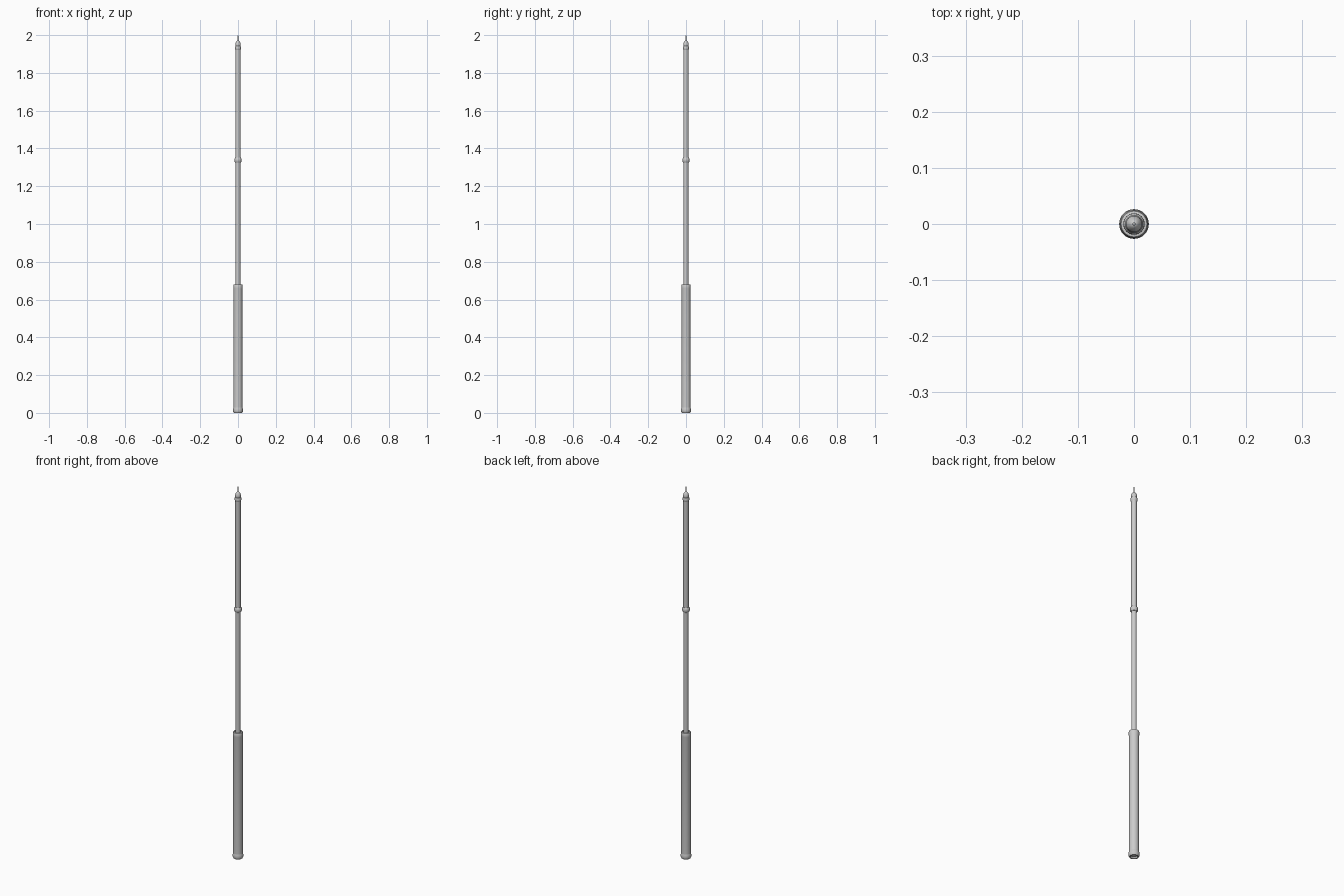
import bpy, bmesh, math

if "Cube" in bpy.data.objects:
    bpy.data.objects.remove(bpy.data.objects["Cube"])

SIDES = 32

def lathe(name, profile):
    """Spin a (radius, height) profile around z; radius 0 closes an end."""
    bm = bmesh.new()
    verts = [bm.verts.new((r, 0, z)) for r, z in profile]
    edges = [bm.edges.new(p) for p in zip(verts, verts[1:])]
    bmesh.ops.spin(bm, geom=verts + edges, cent=(0, 0, 0), axis=(0, 0, 1),
                   angle=math.tau, steps=SIDES, use_merge=True)
    bmesh.ops.remove_doubles(bm, verts=bm.verts, dist=1e-5)
    bmesh.ops.recalc_face_normals(bm, faces=bm.faces)
    mesh = bpy.data.meshes.new(name)
    bm.to_mesh(mesh)
    bm.free()
    ob = bpy.data.objects.new(name, mesh)
    bpy.context.collection.objects.link(ob)
    bpy.ops.object.select_all(action='DESELECT')
    ob.select_set(True)
    bpy.context.view_layer.objects.active = ob
    bpy.ops.object.shade_smooth_by_angle(angle=math.radians(35))
    return ob

# Grip tube with a rounded upper lip
lathe("handle", [(0, 0.02), (0.024, 0.02), (0.024, 0.655), (0.025, 0.66),
                 (0.025, 0.672), (0.023, 0.679), (0.018, 0.68), (0.016, 0.675),
                 (0, 0.675)])

# Flared butt cap, recessed underneath
lathe("butt_cap", [(0, 0.008), (0.015, 0.008), (0.017, 0), (0.022, 0),
                   (0.0255, 0.006), (0.0265, 0.014), (0.0255, 0.022),
                   (0.024, 0.028), (0, 0.028)])

# Telescoping shafts
lathe("lower_shaft", [(0, 0.66), (0.0125, 0.66), (0.0125, 1.335), (0, 1.335)])
lathe("upper_shaft", [(0, 1.335), (0.0135, 1.335), (0.0135, 1.935), (0, 1.935)])

# Rounded collar where the shafts meet
lathe("joint_collar", [(0, 1.326), (0.015, 1.326), (0.0185, 1.331), (0.019, 1.339),
                       (0.0185, 1.346), (0.015, 1.351), (0, 1.351)])

# Tip collar, rounded nose and thin prong
lathe("tip_collar", [(0, 1.922), (0.014, 1.922), (0.016, 1.926), (0.016, 1.938),
                     (0.014, 1.942), (0, 1.942)])
lathe("tip_nose", [(0, 1.94), (0.0125, 1.94), (0.0145, 1.946), (0.0145, 1.953),
                   (0.012, 1.961), (0.008, 1.968), (0.004, 1.972), (0, 1.973)])
lathe("tip_prong", [(0, 1.965), (0.003, 1.965), (0.0025, 1.998), (0, 2.0)])
